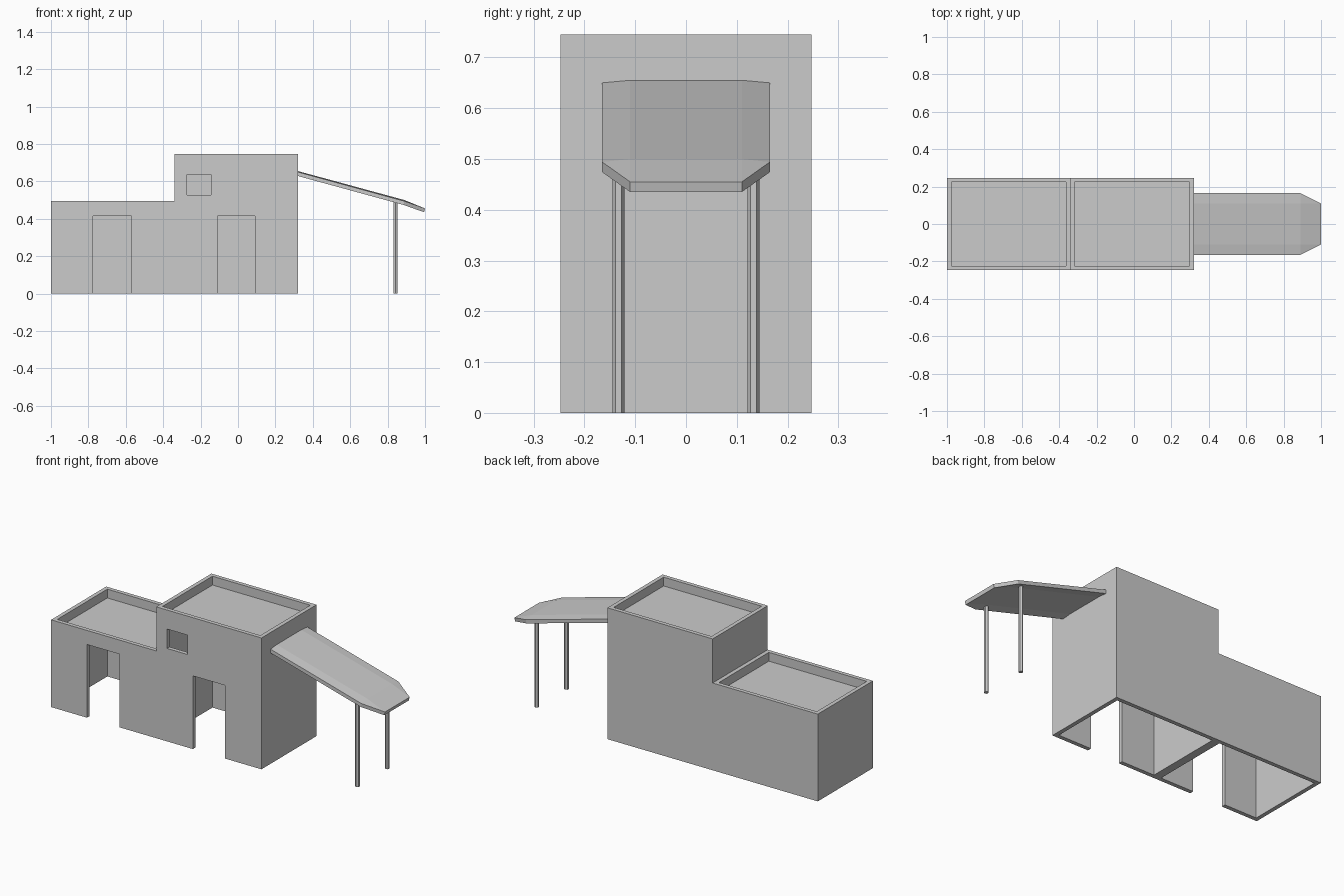
import bpy, bmesh, math

if "Cube" in bpy.data.objects:
    bpy.data.objects.remove(bpy.data.objects["Cube"])

W = 0.247      # half depth of the house
T = 0.023      # wall and roof thickness
LIP = 0.05     # parapet height above the roof


def make_object(name, bm):
    bmesh.ops.recalc_face_normals(bm, faces=bm.faces[:])
    mesh = bpy.data.meshes.new(name)
    bm.to_mesh(mesh)
    bm.free()
    ob = bpy.data.objects.new(name, mesh)
    bpy.context.collection.objects.link(ob)
    return ob


def prism(name, points, offset):
    """Extrude a closed outline of 3D points by an offset vector."""
    bm = bmesh.new()
    face = bm.faces.new([bm.verts.new(p) for p in points])
    ext = bmesh.ops.extrude_face_region(bm, geom=[face], use_keep_orig=True)
    moved = [v for v in ext["geom"] if isinstance(v, bmesh.types.BMVert)]
    bmesh.ops.translate(bm, verts=moved, vec=offset)
    return make_object(name, bm)


def cut(target, x0, x1, y0, y1, z0, z1):
    """Subtract a box from the target."""
    base = [(x0, y0, z0), (x1, y0, z0), (x1, y1, z0), (x0, y1, z0)]
    cutter = prism("cutter", base, (0, 0, z1 - z0))
    cutter.hide_render = True
    bpy.context.view_layer.objects.active = target
    mod = target.modifiers.new("cut", 'BOOLEAN')
    mod.operation = 'DIFFERENCE'
    mod.solver = 'EXACT'
    mod.object = cutter
    bpy.ops.object.modifier_apply(modifier=mod.name)
    bpy.data.objects.remove(cutter)


# House: stepped block, hollowed from below, with a sunken roof on each part
outline = [(-1, 0), (0.32, 0), (0.32, 0.745), (-0.34, 0.745), (-0.34, 0.495), (-1, 0.495)]
house = prism("house", [(x, -W, z) for x, z in outline], (0, 2 * W, 0))
for x0, x1, top in ((-1, -0.34, 0.495), (-0.34, 0.32, 0.745)):
    cut(house, x0 + T, x1 - T, -W + T, W - T, top - LIP, top + 0.1)
    cut(house, x0 + T, x1 - T, -W + T, W - T, -0.1, top - LIP - T)

# Doorways and window in the front wall
for x0, x1, z0, z1 in ((-0.775, -0.57, -0.1, 0.415),
                       (-0.11, 0.09, -0.1, 0.415),
                       (-0.272, -0.145, 0.527, 0.637)):
    cut(house, x0, x1, -W - 0.1, -W + T + 0.02, z0, z1)

# Canopy: sloping sheet with slightly drooping sides and a tapered tip
bm = bmesh.new()
rows = []
for x, z, drop in ((0.32, 0.655, 0.005), (0.89, 0.5, 0.006)):
    rows.append([bm.verts.new((x, y, z - (drop if abs(y) > 0.12 else 0)))
                 for y in (-0.165, -0.11, 0.11, 0.165)])
tip = [bm.verts.new((1.0, y, 0.455)) for y in (-0.11, 0.11)]
a, b = rows
for i in range(3):
    bm.faces.new((a[i], b[i], b[i + 1], a[i + 1]))
bm.faces.new((b[0], tip[0], b[1]))
bm.faces.new((b[1], tip[0], tip[1], b[2]))
bm.faces.new((b[2], tip[1], b[3]))
ext = bmesh.ops.extrude_face_region(bm, geom=bm.faces[:], use_keep_orig=True)
moved = [v for v in ext["geom"] if isinstance(v, bmesh.types.BMVert)]
bmesh.ops.translate(bm, verts=moved, vec=(-0.005, 0, -0.02))
make_object("canopy", bm)

# Hexagonal posts holding up the canopy
for side, y in (("front", -0.133), ("back", 0.133)):
    ring = [(0.843 + 0.012 * math.sin(k * math.pi / 3),
             y + 0.012 * math.cos(k * math.pi / 3), 0) for k in range(6)]
    prism(side + "_canopy_post", ring, (0, 0, 0.492))
